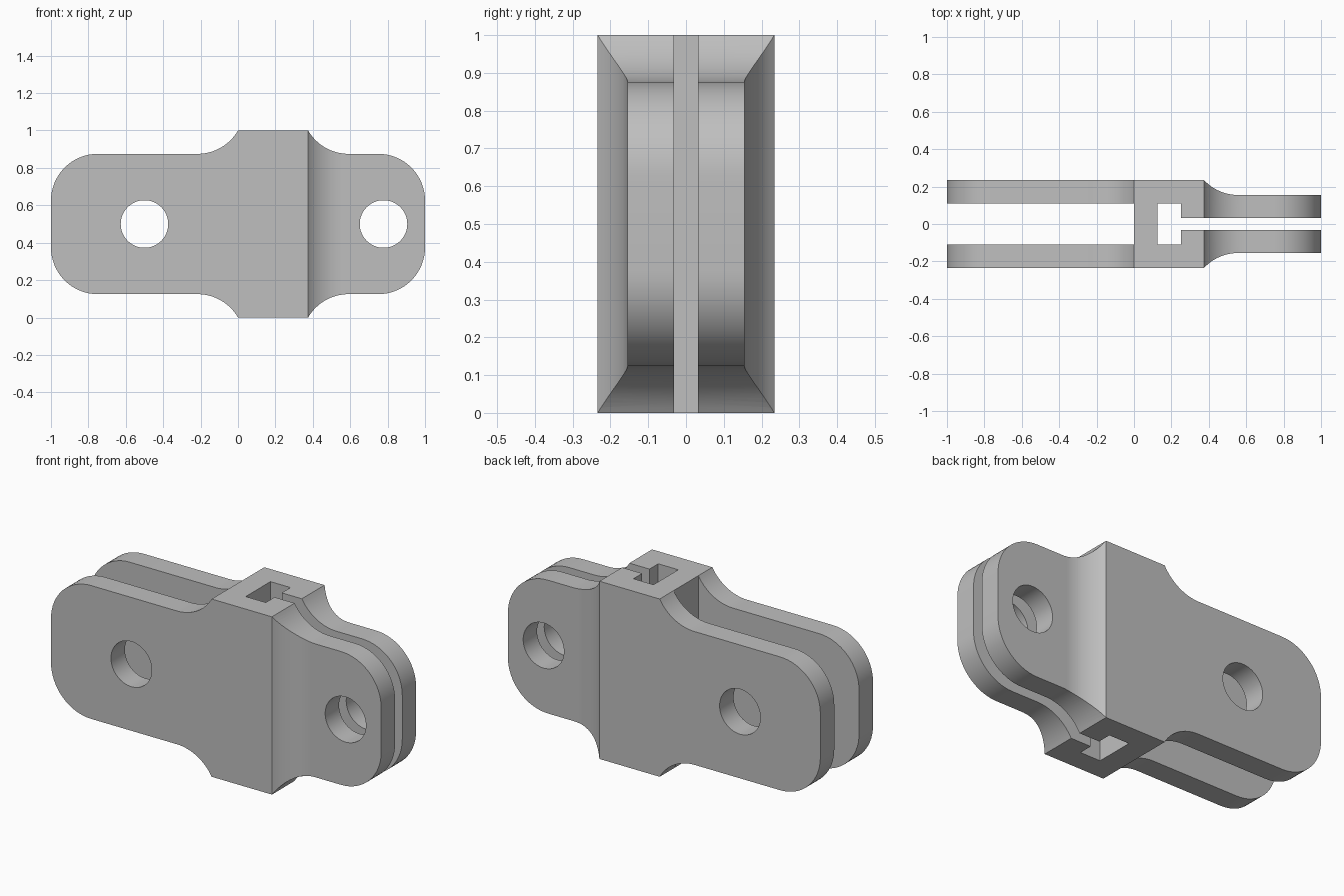
import bpy, bmesh
from math import sin, cos, pi, asin, sqrt
from mathutils import Vector

cube = bpy.data.objects.get("Cube")
if cube:
    bpy.data.objects.remove(cube, do_unlink=True)

R = 0.25                 # radius of every rounded corner and flare
BLOCK_END = 0.375        # the block runs from x = 0 to here
BAR = 0.375              # half height of the link plates
OUT, INNER = 0.234, 0.11  # half width outside, and inside the wide fork
TIP, NECK = 0.155, 0.032  # half width of the narrow fork, and its gap
MID = 0.5

grey = bpy.data.materials.new("plain grey")
grey.use_nodes = True
colour = (0.52, 0.52, 0.52, 1)
grey.diffuse_color = colour
grey.node_tree.nodes["Principled BSDF"].inputs["Base Color"].default_value = colour


def arc(cx, cy, start, end, steps=16):
    return [(cx + R * cos(start + (end - start) * i / steps),
             cy + R * sin(start + (end - start) * i / steps)) for i in range(steps + 1)]


def flare(x, high, low):
    """Concave quarter falling from (x, high) and levelling out at low."""
    drop = high - low
    reach = sqrt(R * R - (R - drop) ** 2)
    return arc(x + reach, low + R, pi + asin((R - drop) / R), 1.5 * pi)


def prism(name, points, to_3d, depth):
    """Extrude a flat outline along the given vector."""
    bm = bmesh.new()
    face = bm.faces.new([bm.verts.new(to_3d(a, b)) for a, b in points])
    new = bmesh.ops.extrude_face_region(bm, geom=[face])["geom"]
    verts = [v for v in new if isinstance(v, bmesh.types.BMVert)]
    bmesh.ops.translate(bm, verts=verts, vec=Vector(depth))
    bmesh.ops.recalc_face_normals(bm, faces=bm.faces)
    mesh = bpy.data.meshes.new(name)
    bm.to_mesh(mesh)
    bm.free()
    mesh.materials.append(grey)
    obj = bpy.data.objects.new(name, mesh)
    bpy.context.scene.collection.objects.link(obj)
    return obj


def cut(obj, tool, operation):
    mod = obj.modifiers.new(tool.name, 'BOOLEAN')
    mod.operation, mod.solver, mod.object = operation, 'EXACT', tool
    bpy.context.view_layer.objects.active = obj
    bpy.ops.object.modifier_apply(modifier=mod.name)
    bpy.data.objects.remove(tool, do_unlink=True)


# Side outline: upper half from left to right, then mirrored below
upper = arc(-1 + R, BAR - R, pi, pi / 2)
upper += [(-x, z) for x, z in reversed(flare(0, MID, BAR))]
upper += flare(BLOCK_END, MID, BAR)
upper += arc(1 - R, BAR - R, pi / 2, 0)
outline = upper + [(x, -z) for x, z in reversed(upper)]
body = prism("fork_link", outline, lambda x, z: (x, -0.3, z + MID), (0, 0.6, 0))

# Plan outline: wide fork, block with T slot, flared narrow fork
half = [(0, INNER), (-1.1, INNER), (-1.1, OUT), (BLOCK_END, OUT)]
half += flare(BLOCK_END, OUT, TIP)[1:]
half += [(1.1, TIP), (1.1, NECK), (0.25, NECK), (0.25, INNER), (0.125, INNER)]
plan = half + [(x, -y) for x, y in reversed(half)]
cut(body, prism("plan_shape", plan, lambda x, y: (x, y, -0.1), (0, 0, 1.2)), 'INTERSECT')

# Pin holes through both forks
for name, x in (("wide_fork_hole", -0.5), ("narrow_fork_hole", 0.778)):
    bpy.ops.mesh.primitive_cylinder_add(vertices=64, radius=0.127, depth=1,
                                        location=(x, 0, MID), rotation=(pi / 2, 0, 0))
    hole = bpy.context.object
    hole.name = name
    hole.data.materials.append(grey)
    hole.hide_render = True
    cut(body, hole, 'DIFFERENCE')

# Smooth curved walls, keep edges sharp
bpy.ops.object.select_all(action='DESELECT')
body.select_set(True)
bpy.context.view_layer.objects.active = body
bpy.ops.object.shade_smooth_by_angle(angle=pi / 6)
